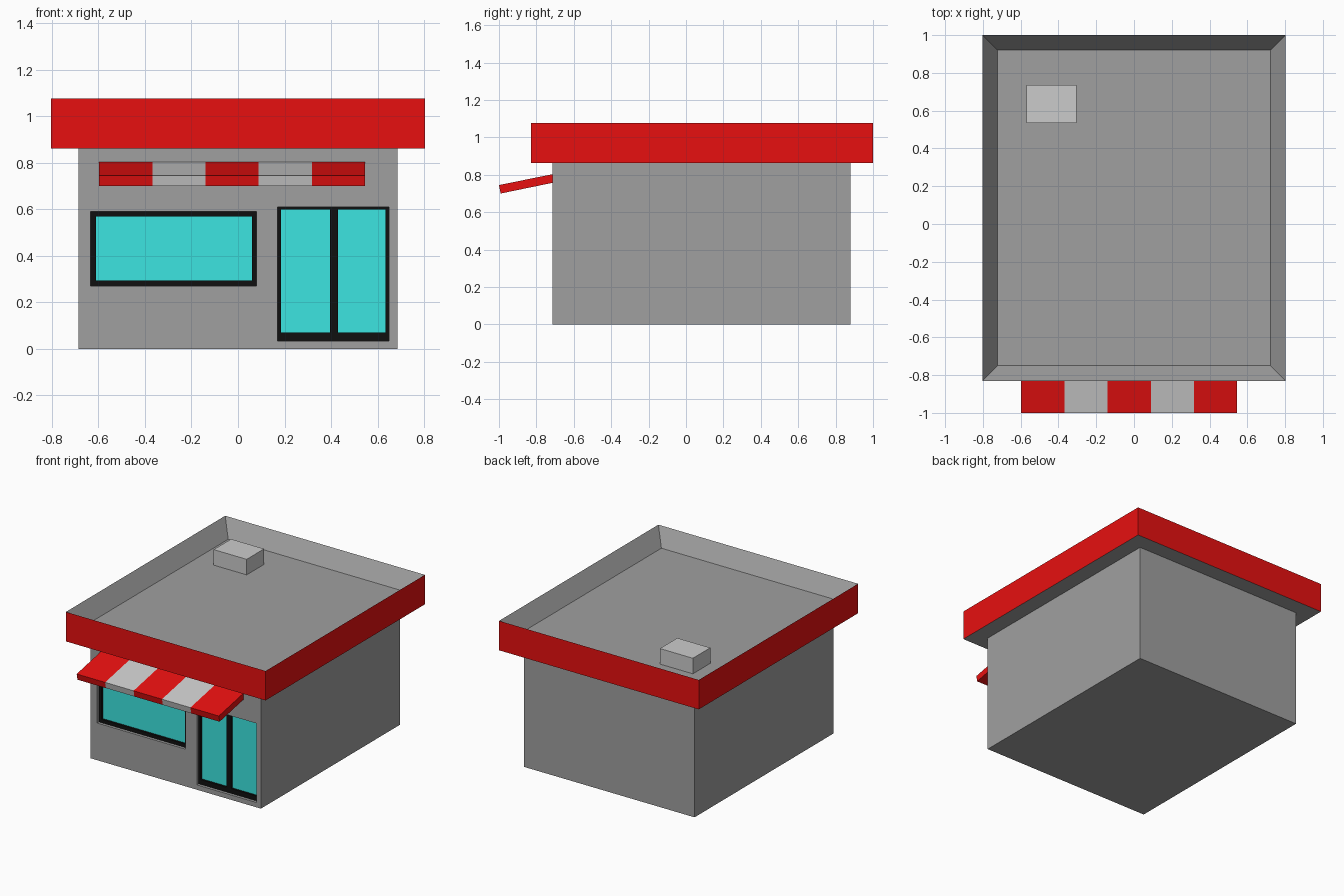
import bpy, bmesh

if "Cube" in bpy.data.objects:
    bpy.data.objects.remove(bpy.data.objects["Cube"])


def material(name, r, g, b):
    m = bpy.data.materials.new(name)
    m.diffuse_color = (r, g, b, 1)
    m.use_nodes = True
    m.node_tree.nodes["Principled BSDF"].inputs["Base Color"].default_value = m.diffuse_color
    return m


RED = material("red", 0.8, 0.005, 0.005)
DARK = material("dark_grey", 0.35, 0.35, 0.35)
LIGHT = material("light_grey", 0.6, 0.6, 0.6)
BLACK = material("black", 0.005, 0.005, 0.005)
GLASS = material("glass", 0.045, 0.78, 0.75)


def finish(bm, name, *mats):
    bmesh.ops.recalc_face_normals(bm, faces=bm.faces[:])
    me = bpy.data.meshes.new(name)
    bm.to_mesh(me)
    bm.free()
    ob = bpy.data.objects.new(name, me)
    bpy.context.collection.objects.link(ob)
    for m in mats:
        me.materials.append(m)
    return ob


def add_box(bm, x0, x1, y0, y1, z0, z1):
    for v in bmesh.ops.create_cube(bm, size=1)["verts"]:
        v.co = (x1 if v.co.x > 0 else x0, y1 if v.co.y > 0 else y0, z1 if v.co.z > 0 else z0)


def box(name, dims, mat):
    bm = bmesh.new()
    add_box(bm, *dims)
    return finish(bm, name, mat)


WALL, FRAME, PANE, BACK = -0.715, -0.695, -0.68, -0.67

# Building body
body = box("body", (-0.685, 0.685, WALL, 0.88, 0, 0.862), DARK)


def cut_opening(x0, x1, z0, z1):
    cutter = box("opening_cutter", (x0, x1, WALL - 0.1, BACK, z0, z1), DARK)
    cutter.hide_render = True
    mod = body.modifiers.new("opening", "BOOLEAN")
    mod.object, mod.operation, mod.solver = cutter, "DIFFERENCE", "EXACT"
    bpy.context.view_layer.objects.active = body
    bpy.ops.object.modifier_apply(modifier=mod.name)
    bpy.data.objects.remove(cutter)


def glazed_unit(name, x0, x1, z0, z1, panes, g0, g1):
    """Recessed opening with a black frame around glass panes."""
    cut_opening(x0, x1, z0, z1)
    bm = bmesh.new()
    add_box(bm, x0, x1, FRAME, BACK, z0, g0)
    add_box(bm, x0, x1, FRAME, BACK, g1, z1)
    edges = [x0] + [x for p in panes for x in p] + [x1]
    for a, b in zip(edges[::2], edges[1::2]):
        add_box(bm, a, b, FRAME, BACK, g0, g1)
    finish(bm, name + "_frame", BLACK)
    for i, (a, b) in enumerate(panes):
        box(f"{name}_glass_{i + 1}", (a, b, PANE, BACK, g0, g1), GLASS)


# Shop window and double door
glazed_unit("window", -0.633, 0.08, 0.27, 0.59, [(-0.611, 0.06)], 0.295, 0.57)
glazed_unit("door", 0.17, 0.65, 0.035, 0.61, [(0.185, 0.395), (0.43, 0.634)], 0.07, 0.60)

# Flat roof: red fascia, grey rim, sunken deck
bm = bmesh.new()
add_box(bm, -0.803, 0.803, -0.83, 1.0, 0.862, 1.076)
bm.normal_update()
for f in bm.faces:
    f.material_index = 1 if abs(f.normal.z) < 0.5 else 0
top = [f for f in bm.faces if f.normal.z > 0.5]
bmesh.ops.inset_region(bm, faces=top, thickness=0.113)
for v in top[0].verts:
    v.co.z = 0.957
finish(bm, "roof", DARK, RED)

# Rooftop vent unit
box("roof_vent", (-0.57, -0.305, 0.535, 0.735, 0.957, 1.07), LIGHT)

# Striped sloping awning
profile = [(-0.71, 0.804), (-1.0, 0.745), (-0.991, 0.7), (-0.71, 0.758)]
start, step = -0.597, 0.2286
for i in range(5):
    bm = bmesh.new()
    x = start + i * step
    ends = [[bm.verts.new((px, y, z)) for y, z in profile] for px in (x, x + step)]
    for end in ends:
        bm.faces.new(end)
    for j in range(4):
        k = (j + 1) % 4
        bm.faces.new((ends[0][j], ends[0][k], ends[1][k], ends[1][j]))
    finish(bm, f"awning_stripe_{i + 1}", LIGHT if i % 2 else RED)
